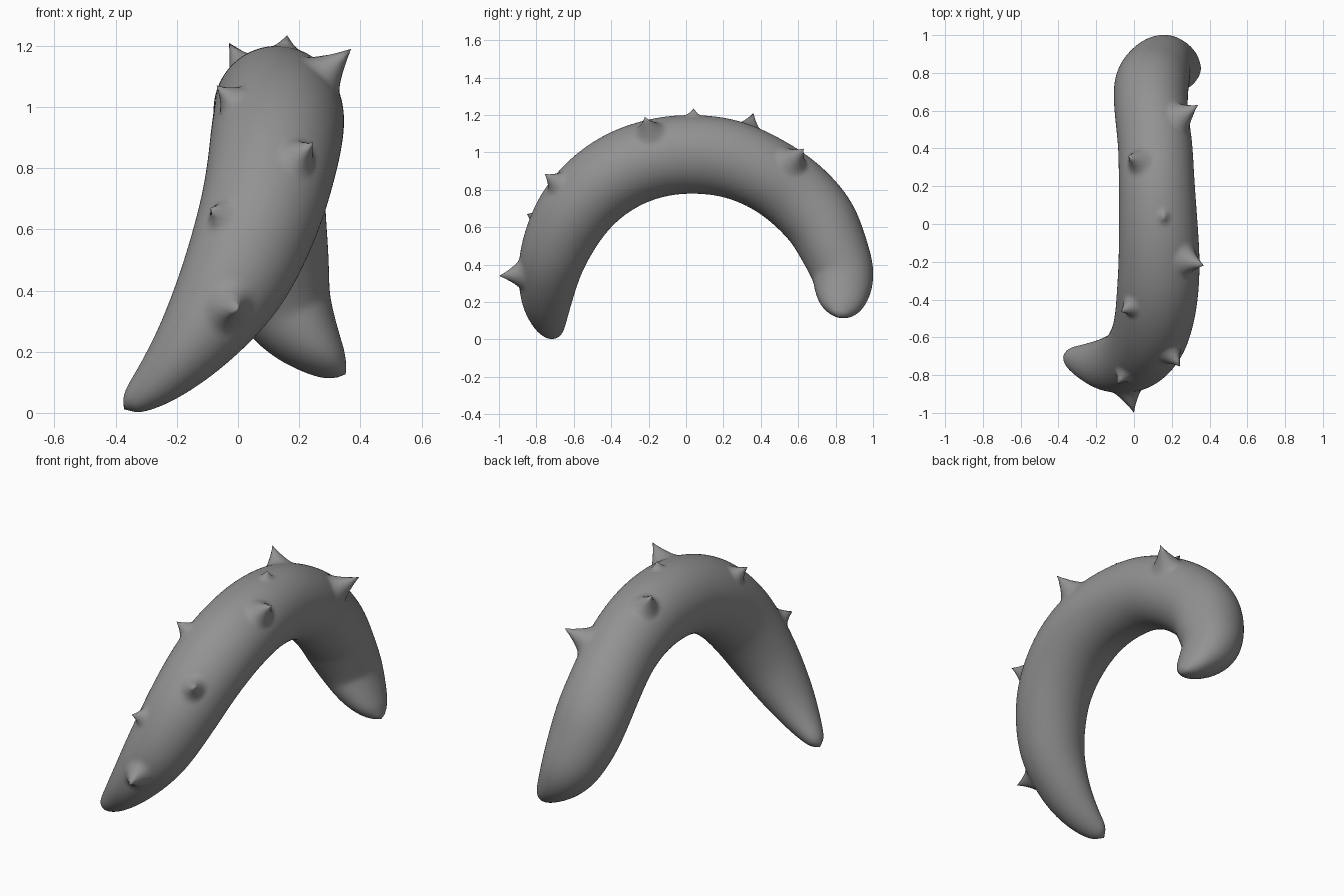
import bpy, bmesh
from math import cos, sin, pi
from mathutils import Vector

if "Cube" in bpy.data.objects:
    bpy.data.objects.remove(bpy.data.objects["Cube"])

# Body stations: x, y, z of the axis, sideways radius, radius across the arch
STATIONS = [
    (-.358, -.705, .022, .024, .026), (-.335, -.71, .043, .048, .058),
    (-.26, -.73, .105, .082, .097), (-.15, -.745, .225, .125, .14),
    (-.02, -.72, .42, .175, .175), (.065, -.63, .63, .197, .198),
    (.105, -.51, .783, .208, .206), (.125, -.36, .895, .215, .21), (.133, -.19, .963, .214, .21),
    (.128, 0, .991, .208, .21), (.12, .22, .972, .2, .208), (.112, .42, .892, .196, .2),
    (.092, .585, .78, .193, .2), (.09, .715, .64, .197, .195), (.11, .785, .5, .188, .182),
    (.15, .838, .36, .16, .166), (.21, .838, .265, .125, .15),
    (.27, .832, .197, .086, .12), (.312, .825, .158, .055, .082), (.338, .82, .137, .025, .04)]

# Tips of the thorns along the back
THORNS = [(0, -1, .34), (-.09, -.85, .67), (.245, -.755, .885), (-.07, -.465, 1.07),
          (.37, -.22, 1.19), (.16, .04, 1.235), (-.03, .36, 1.21), (.34, .63, 1.02)]
SIDES, STEPS = 128, 13


def spline(pts, steps):
    out = []
    for i in range(len(pts) - 1):
        p0, p1, p2, p3 = (pts[max(0, min(len(pts) - 1, i + k))] for k in (-1, 0, 1, 2))
        for s in range(steps):
            t = s / steps
            out.append([.5 * (2*b + (c - a)*t + (2*a - 5*b + 4*c - d)*t*t + (3*b - a - 3*c + d)*t**3)
                        for a, b, c, d in zip(p0, p1, p2, p3)])
    return out + [list(pts[-1])]


# Smoothed path through the stations
path = spline(STATIONS, STEPS)
for _ in range(25):
    path = [path[0]] + [[(a + 2*b + c) / 4 for a, b, c in zip(*path[i-1:i+2])]
                        for i in range(1, len(path) - 1)] + [path[-1]]

# Arched body: rings across the path, closed with a fan at each end
bm = bmesh.new()
centres = [Vector(p[:3]) for p in path]
rings = []
for i, (c, p) in enumerate(zip(centres, path)):
    t = (centres[min(i + 8, len(path) - 1)] - centres[max(i - 8, 0)]).normalized()
    u = (Vector((1, 0, 0)) - t * t.x).normalized()
    v = t.cross(u)
    rings.append([bm.verts.new(c + u*p[3]*cos(2*pi*k/SIDES) + v*p[4]*sin(2*pi*k/SIDES))
                  for k in range(SIDES)])
for a, b in zip(rings, rings[1:]):
    for k in range(SIDES):
        j = (k + 1) % SIDES
        bm.faces.new((a[k], a[j], b[j], b[k]))
for ring, tip in ((rings[0], (-.373, -.70, .012)), (rings[-1], (.352, .817, .126))):
    v = bm.verts.new(tip)
    for k in range(SIDES):
        bm.faces.new((ring[k], ring[(k + 1) % SIDES], v))
bmesh.ops.recalc_face_normals(bm, faces=bm.faces)
bm.normal_update()

# Thorns: pull the skin out to a point with a concave falloff
for tip in map(Vector, THORNS):
    root = min(bm.verts, key=lambda w: (w.co - tip).length_squared)
    base, pull = root.co.copy(), tip - root.co
    if pull.dot(root.normal) < .035:
        pull = root.normal * .045
    reach = .025 + .55 * pull.length
    for w in bm.verts:
        d = (w.co - base).length / reach
        if d < 1:
            w.co += pull * (1 - d)**1.6

for f in bm.faces:
    f.smooth = True
me = bpy.data.meshes.new("thorny_arched_body")
bm.to_mesh(me)
bm.free()
body = bpy.data.objects.new("thorny_arched_body", me)
bpy.context.collection.objects.link(body)

# Dark grey skin
grey = bpy.data.materials.new("dark_grey")
grey.diffuse_color = (.29, .29, .29, 1)
grey.use_nodes = True
grey.node_tree.nodes["Principled BSDF"].inputs["Base Color"].default_value = grey.diffuse_color
me.materials.append(grey)
